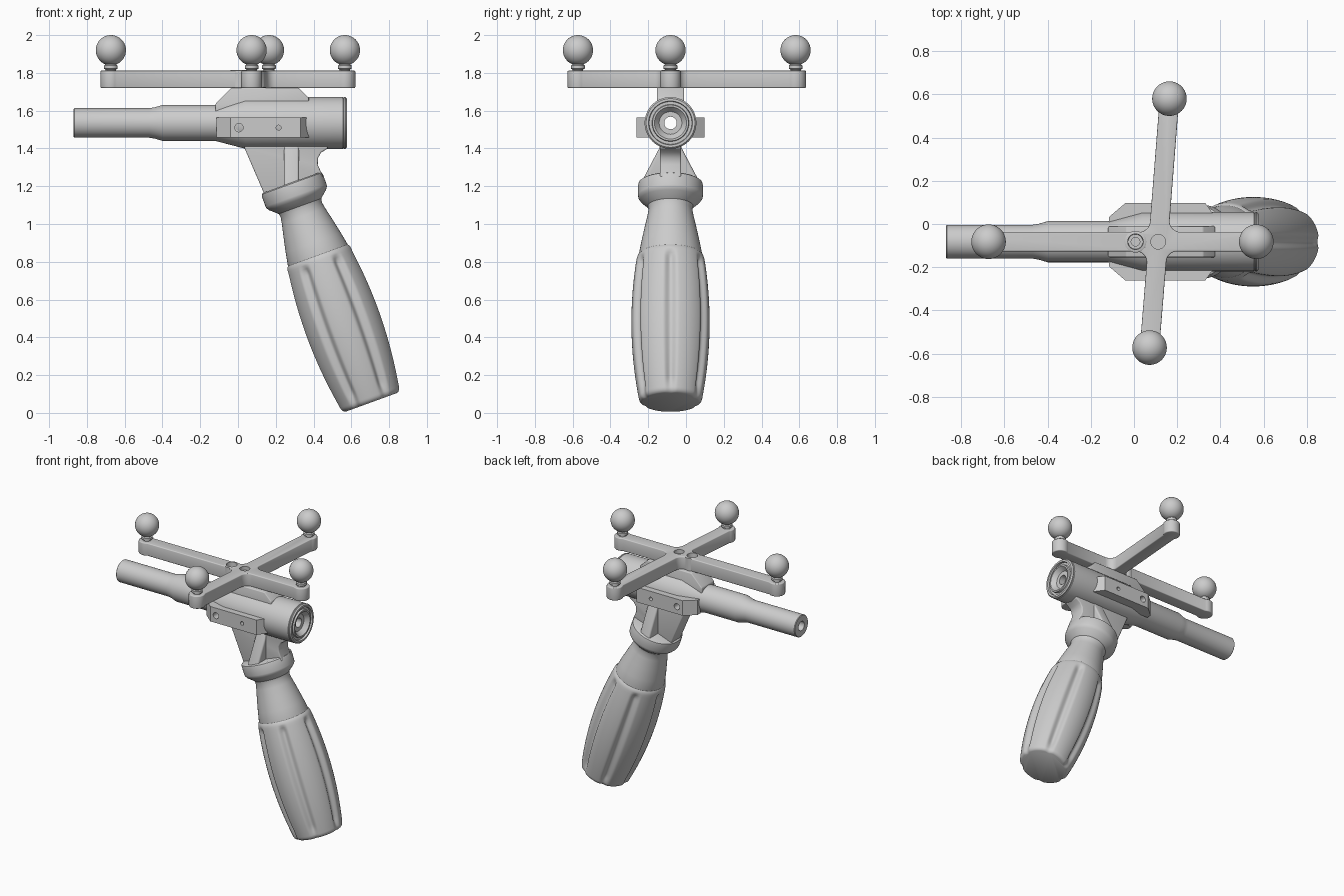
import bpy, bmesh
from math import sin, cos, pi, radians, asin
from mathutils import Matrix, Vector

if "Cube" in bpy.data.objects:
    bpy.data.objects.remove(bpy.data.objects["Cube"])

YC, ZB = -0.082, 1.535            # centre plane and barrel axis height


def finish(name, bm, bevel=0.0):
    bmesh.ops.remove_doubles(bm, verts=bm.verts, dist=1e-5)
    bmesh.ops.recalc_face_normals(bm, faces=bm.faces)
    me = bpy.data.meshes.new(name)
    bm.to_mesh(me)
    bm.free()
    ob = bpy.data.objects.new(name, me)
    bpy.context.collection.objects.link(ob)
    if bevel:
        m = ob.modifiers.new("bevel", 'BEVEL')
        m.width, m.segments, m.angle_limit = bevel, 3, radians(40)
    return ob


def skin(name, rings, mat, closed=False):
    """Join equal-length rings of points into a surface."""
    bm = bmesh.new()
    vs = [[bm.verts.new(mat @ Vector(p)) for p in r] for r in rings]
    n = len(vs[0])
    pairs = list(zip(vs, vs[1:])) + ([(vs[-1], vs[0])] if closed else [])
    for a, b in pairs:
        for i in range(n):
            bm.faces.new((a[i], a[(i + 1) % n], b[(i + 1) % n], b[i]))
    if not closed:
        bm.faces.new(vs[0])
        bm.faces.new(vs[-1])
    return finish(name, bm)


def lathe(name, prof, mat, n=64, closed=False):
    """Profile of (height, radius) spun about local z."""
    return skin(name, [[(r * cos(2 * pi * i / n), r * sin(2 * pi * i / n), h)
                        for i in range(n)] for h, r in prof], mat, closed)


def prism(name, pts, lo, hi, place, bevel=0.0):
    """Flat outline extruded from lo to hi; place(u, v, w) gives the point."""
    bm = bmesh.new()
    a, b = ([bm.verts.new(place(u, v, w)) for u, v in pts] for w in (lo, hi))
    bm.faces.new(a)
    bm.faces.new(b)
    for i in range(len(a)):
        j = (i + 1) % len(a)
        bm.faces.new((a[i], a[j], b[j], b[i]))
    return finish(name, bm, bevel)


def drill(ob, r, depth_lo, depth_hi, mat):
    """Cut a round hole with a hidden cutter."""
    c = lathe("hole_cutter", [(depth_lo, r), (depth_hi, r)], mat, 32)
    c.hide_render = True
    c.hide_set(True)
    m = ob.modifiers.new("hole", 'BOOLEAN')
    m.operation, m.solver, m.object = 'DIFFERENCE', 'EXACT', c


def side_xz(u, v, w):
    return Vector((u, YC + w, v))


def plan_xy(u, v, w):
    return Vector((u, YC + v, w))


# Barrel with through bore, taper, wide rear and stepped rear face
along_x = Matrix.Translation((0, YC, ZB)) @ Matrix.Rotation(pi / 2, 4, 'Y')
lathe("barrel", [(-.87, .033), (-.87, .074), (-.866, .078), (-.47, .078),
                 (-.44, .083), (-.40, .095), (-.12, .095), (.04, .137),
                 (.555, .137), (.558, .133), (.562, .137), (.568, .137),
                 (.576, .129), (.576, .116), (.562, .113), (.562, .098),
                 (.576, .095), (.576, .085), (.545, .06), (.545, .033)],
      along_x, 72, closed=True)

# Raised saddle under the cross
prism("saddle", [(-.12, 1.59), (-.12, 1.635), (-.035, 1.722), (.32, 1.722),
                 (.375, 1.668), (.375, 1.59)], -.072, .072, side_xz, .006)

# Side pads with two holes each
for s, label in ((-1, "front"), (1, "back")):
    pad = prism(label + "_side_pad",
                [(-.115, s * .08), (-.115, s * .115), (-.04, s * .179),
                 (.33, s * .179), (.376, s * .115), (.376, s * .08)],
                1.457, 1.565, plan_xy)
    for x, r in ((.005, .022), (.215, .013)):
        drill(pad, r, .12, .25, Matrix.Translation((x, YC, 1.51))
              @ Matrix.Rotation(-s * pi / 2, 4, 'X'))

# Neck web and flared buttress between barrel and handle
prism("neck_web", [(.03, 1.45), (.035, 1.40), (.145, 1.145), (.45, 1.25),
                   (.422, 1.315), (.424, 1.35), (.44, 1.378), (.475, 1.40),
                   (.475, 1.45)], -.056, .056, side_xz, .008)
prism("neck_buttress", [(-.05, 1.46), (-.06, 1.40), (-.155, 1.22), (-.155, 1.17),
                        (.155, 1.17), (.155, 1.22), (.06, 1.40), (.05, 1.46)],
      -.04, .04, lambda u, v, w: Vector((.283 + w, YC + u, v)), .012)

# Handle collar and tapered shaft, tilted twenty degrees
tilt = Matrix.Translation((.706, YC, .056)) @ Matrix.Rotation(radians(-20), 4, 'Y')
lathe("handle_collar", [(.78, .165), (.83, .168), (.90, .155), (.98, .138),
                        (1.05, .122), (1.085, .116), (1.105, .12), (1.14, .16),
                        (1.155, .170), (1.165, .172), (1.22, .172), (1.232, .169),
                        (1.238, .16)], tilt, 72)


# Fluted grip with six grooves
def smooth(a, b, t):
    k = min(1, max(0, (t - a) / (b - a)))
    return k * k * (3 - 2 * k)


def grip_ring(t, inset, n=180):
    ring = []
    for i in range(n):
        a = 2 * pi * i / n
        off = (a + pi / 6) % (pi / 3) - pi / 6
        half = radians(12)
        groove = cos(off / half * pi / 2) ** 2 if abs(off) < half else 0
        depth = .021 * (.4 + .6 * smooth(.02, .09, t)) * (1 - smooth(.755, .81, t))
        r = .207 - .215 * (t - .45) ** 2 - inset - depth * groove
        ring.append((r * cos(a), r * sin(a), t))
    return ring


steps = [(0, .016), (.004, .008), (.012, .002), (.022, 0)]
steps += [(.03 + .77 * i / 44, 0) for i in range(45)]
steps += [(.81, .001), (.822, .004), (.832, .012)]
skin("grip", [grip_ring(t, i) for t, i in steps], tilt)

# Four-armed cross: rounded arm ends joined by filleted corners
HUB, W, FIL, END = Vector((.112, 0)), .045, .05, .055
balls = [Vector(p) for p in ((.566, 0), (.164, .662), (-.673, 0), (.072, -.49))]
outline = []
for k, tip in enumerate(balls):
    d = (tip - HUB).normalized()
    e = (balls[(k + 1) % 4] - HUB).normalized()
    n = Vector((-d.y, d.x))
    sweep = pi - asin(W / END)
    for i in range(21):
        a = sweep * (i / 10 - 1)
        outline.append(tip + END * (d * cos(a) + n * sin(a)))
    c = HUB + (d + e) * ((W + FIL) / (d.x * e.y - d.y * e.x))
    m = Vector((e.y, -e.x))
    for i in range(9):
        outline.append(c - FIL * (n * cos(pi * i / 16) + m * sin(pi * i / 16)).normalized())
cross = prism("cross_arms", outline, 1.72, 1.812, plan_xy, .006)
drill(cross, .034, 1.785, 1.9, Matrix.Translation((HUB.x, YC, 0)))

# Screw boss with socket beside the hub
lathe("screw_boss", [(1.722, .05), (1.812, .05), (1.814, .047), (1.814, .036),
                     (1.775, .034), (1.775, 0.02), (1.755, .02), (1.755, 0)],
      Matrix.Translation((.007, YC, 0)), 40)
drill(cross, .04, 1.73, 1.9, Matrix.Translation((.007, YC, 0)))

# Marker balls on short collared stems
for k, p in enumerate(balls):
    at = Matrix.Translation((p.x, YC + p.y, 0))
    lathe(f"ball_stem_{k + 1}", [(1.80, .028), (1.818, .028), (1.822, .036),
                                 (1.838, .036), (1.844, .03), (1.87, .03)], at, 32)
    bm = bmesh.new()
    bmesh.ops.create_uvsphere(bm, u_segments=40, v_segments=24, radius=.08,
                              matrix=at @ Matrix.Translation((0, 0, 1.92)))
    finish(f"marker_ball_{k + 1}", bm)

# Apply the cuts and bevels, then drop the cutters and shade
for ob in list(bpy.data.objects):
    if ob.modifiers and not ob.hide_render:
        bpy.context.view_layer.objects.active = ob
        for m in list(ob.modifiers):
            bpy.ops.object.modifier_apply(modifier=m.name)
for ob in [o for o in bpy.data.objects if o.hide_render]:
    bpy.data.objects.remove(ob)
bpy.ops.object.select_all(action='SELECT')
bpy.context.view_layer.objects.active = cross
bpy.ops.object.shade_smooth_by_angle(angle=radians(35))
